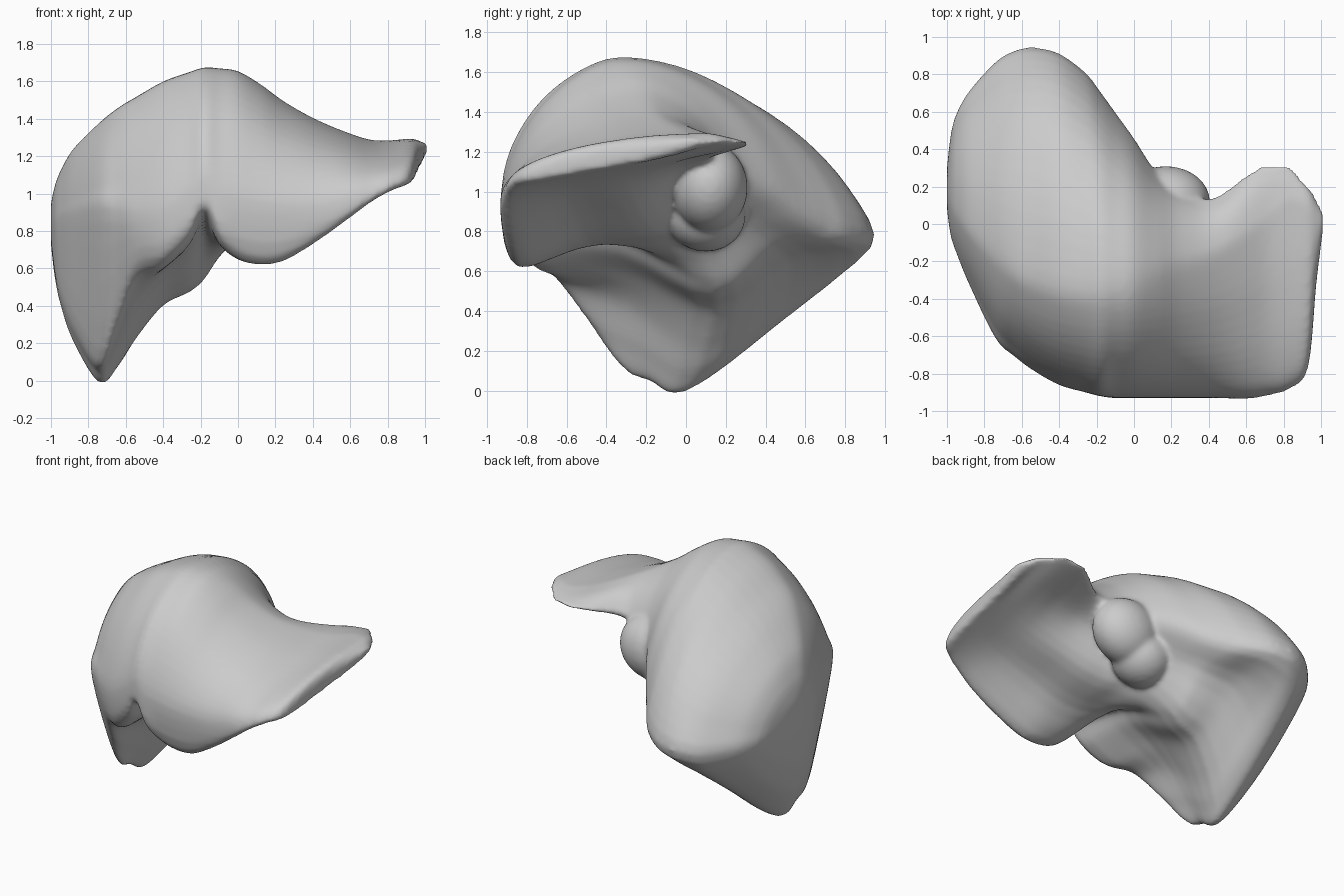
import bpy, bmesh
from math import sin, cos, pi
from mathutils import Vector, Matrix

cube = bpy.data.objects.get("Cube")
if cube:
    bpy.data.objects.remove(cube)

grey = bpy.data.materials.new("soft grey")
grey.use_nodes = True
grey.diffuse_color = (0.6, 0.6, 0.6, 1)
grey.node_tree.nodes["Principled BSDF"].inputs["Base Color"].default_value = (0.6, 0.6, 0.6, 1)

# Each section: x, then (y, z) of front, top, back, bottom and front lower edge,
# then how far the underside hollows (+) or bulges (-)
right_lobe = [
    (-1.0, (.08, .83), (.18, .95), (.3, .83), (.2, .72), (.12, .76), 0),
    (-.98, (-.06, .83), (.12, 1.04), (.47, .79), (.17, .56), (.02, .62), -.02),
    (-.95, (-.15, .84), (.08, 1.12), (.58, .76), (.13, .42), (-.06, .5), -.03),
    (-.88, (-.32, .84), (0, 1.24), (.7, .73), (.08, .22), (-.18, .36), -.05),
    (-.74, (-.6, .85), (-.12, 1.38), (.85, .7), (0, 0), (-.34, .17), -.04),
    (-.64, (-.7, .85), (-.2, 1.46), (.91, .71), (.05, .08), (-.5, .36), -.02),
    (-.54, (-.78, .85), (-.24, 1.52), (.93, .72), (.1, .23), (-.66, .57), .03),
    (-.4, (-.86, .87), (-.28, 1.6), (.9, .74), (.15, .4), (-.76, .62), .07),
    (-.26, (-.9, .96), (-.3, 1.65), (.8, .77), (.15, .47), (-.82, .75), .08),
]
left_lobe = [
    (-.18, (-.92, 1.03), (-.3, 1.675), (.7, .82), (.15, .54), (-.85, .9), .06),
    (-.1, (-.93, .95), (-.3, 1.67), (.59, .88), (.08, .66), (-.86, .74), .04),
    (0, (-.93, .92), (-.3, 1.655), (.45, .98), (-.05, .76), (-.84, .65), .03),
    (.12, (-.93, .9), (-.28, 1.585), (.27, 1.08), (-.15, .8), (-.84, .62), .04),
    (.25, (-.93, .9), (-.25, 1.49), (.17, 1.12), (-.2, .85), (-.85, .64), .05),
    (.42, (-.93, .92), (-.2, 1.395), (.13, 1.17), (-.25, .94), (-.87, .74), .05),
    (.6, (-.93, .98), (-.1, 1.32), (.25, 1.21), (-.3, 1.03), (-.89, .87), .03),
    (.72, (-.91, 1.02), (0, 1.285), (.31, 1.23), (-.3, 1.08), (-.88, .96), .01),
    (.83, (-.88, 1.06), (.1, 1.285), (.29, 1.24), (-.3, 1.11), (-.84, 1.02), 0),
    (.93, (-.77, 1.1), (.08, 1.295), (.2, 1.25), (-.25, 1.14), (-.73, 1.06), 0),
    (.975, (-.32, 1.19), (.04, 1.28), (.13, 1.24), (-.06, 1.18), (-.28, 1.14), 0),
    (1.01, (-.05, 1.24), (.02, 1.265), (.07, 1.245), (.01, 1.22), (-.03, 1.22), 0),
]


def spline(p, q, r, s, t):
    """Point between q and r on a smooth curve."""
    return q + (r - p) * (t / 2) + (p * 2 - q * 5 + r * 4 - s) * (t * t / 2) \
        + ((q - r) * 3 + s - p) * (t ** 3 / 2)


def arc(x, side, top, a, power):
    """Point on a rounded shoulder, from the side (a = 0) to the top."""
    return Vector((x, top[0] + (side[0] - top[0]) * cos(a) ** power,
                   side[1] + (top[1] - side[1]) * sin(a) ** power))


def ring(section, steps=4):
    """Closed smooth outline of one section."""
    x, front, top, back, bottom, edge, hollow = section
    pts = [arc(x, front, top, i * pi / 8, 1.12) for i in range(4)]
    pts += [arc(x, back, top, i * pi / 8, 1.12) for i in range(4, -1, -1)]
    b, l, e = (Vector((x, *p)) for p in (back, bottom, edge))
    lift = Vector((0, 0, hollow))
    pts += [b.lerp(l, 0.5) + lift, l, l.lerp(e, 0.5) + lift, e]
    n = len(pts)
    return [spline(pts[i - 1], pts[i], pts[(i + 1) % n], pts[(i + 2) % n], j / steps)
            for i in range(n) for j in range(steps)]


# Loft the whole body through its sections
bm = bmesh.new()
rings = [ring(s) for s in right_lobe + left_lobe]
last, steps = len(rings) - 1, 5
loops = []
for i in range(last):
    near = [rings[max(i - 1, 0)], rings[i], rings[i + 1], rings[min(i + 2, last)]]
    for j in range(steps):
        loops.append([bm.verts.new(spline(*p, j / steps)) for p in zip(*near)])
loops.append([bm.verts.new(p) for p in rings[last]])
for a, b in zip(loops, loops[1:]):
    for k in range(len(a)):
        bm.faces.new((a[k - 1], a[k], b[k], b[k - 1]))
bm.faces.new(loops[0])
bm.faces.new(loops[-1][::-1])


def lump(center, size, tilt):
    """Rounded swelling that melts into the body."""
    m = Matrix.Translation(center) @ Matrix.Rotation(tilt, 4, "Y") @ Matrix.Diagonal((*size, 1))
    bmesh.ops.create_uvsphere(bm, u_segments=32, v_segments=16, radius=1, matrix=m)


# Small rear lobe, and the ridge that joins it to the underside
lump((.17, .12, 1.02), (.24, .19, .22), -.4)
lump((.02, .1, .88), (.2, .2, .18), -.3)
bmesh.ops.recalc_face_normals(bm, faces=bm.faces)

mesh = bpy.data.meshes.new("organ_body")
bm.to_mesh(mesh)
bm.free()
mesh.materials.append(grey)
body = bpy.data.objects.new("organ_body", mesh)
bpy.context.collection.objects.link(body)

# Blend all lobes into one soft skin
skin = body.modifiers.new("skin", "REMESH")
skin.mode = "VOXEL"
skin.voxel_size = 0.016
skin.use_smooth_shade = True
soften = body.modifiers.new("soften", "SMOOTH")
soften.factor = 0.5
soften.iterations = 9
